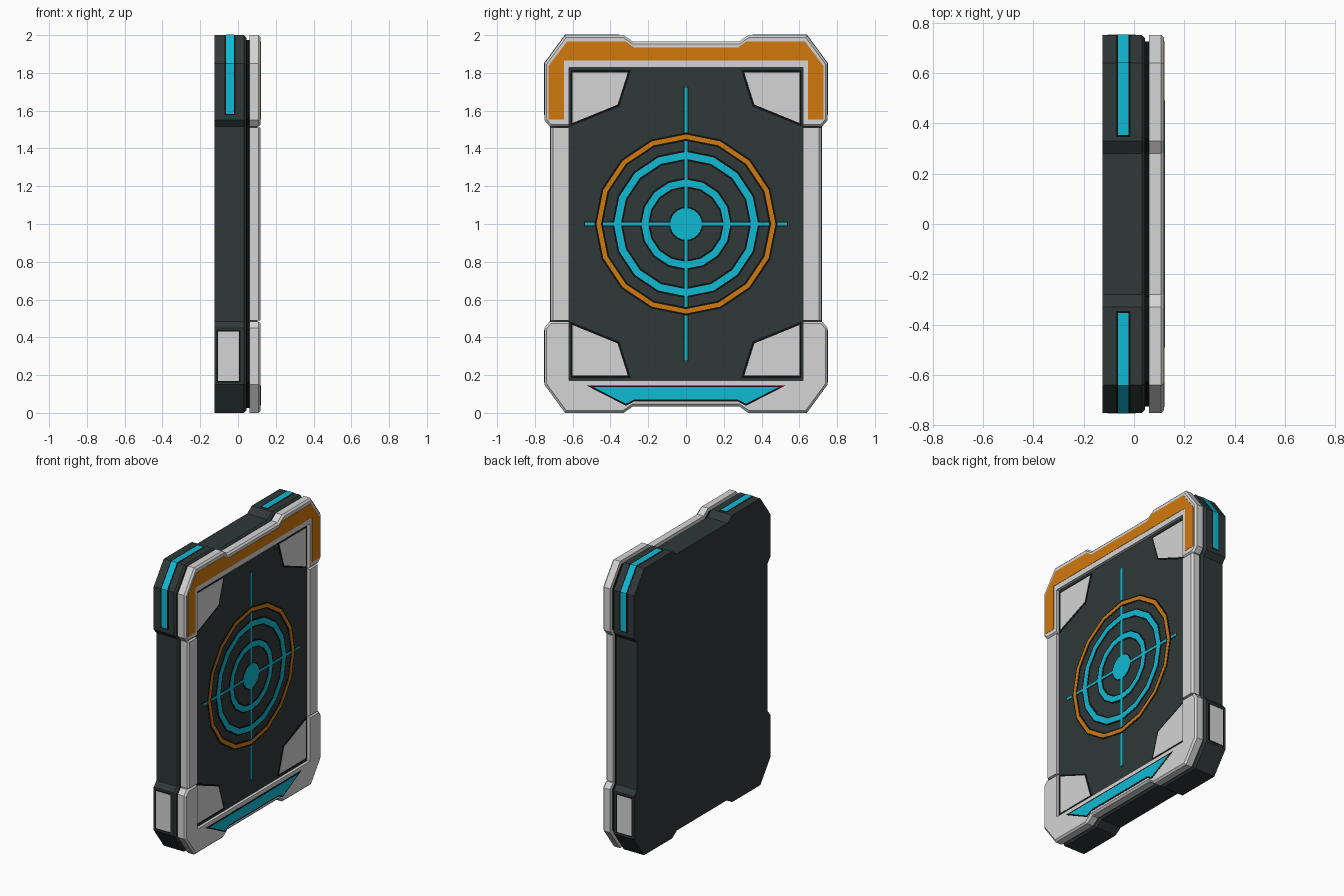
import bpy, bmesh, math
from mathutils import Vector

if "Cube" in bpy.data.objects:
    bpy.data.objects.remove(bpy.data.objects["Cube"], do_unlink=True)


def material(name, r, g, b):
    m = bpy.data.materials.new(name)
    m.use_nodes = True
    m.diffuse_color = (r, g, b, 1)
    m.node_tree.nodes["Principled BSDF"].inputs["Base Color"].default_value = (r, g, b, 1)
    return m


DARK = material("dark slate", 0.029, 0.041, 0.04)
BLACK = material("black", 0.004, 0.005, 0.005)
LIGHT = material("light grey", 0.66, 0.66, 0.66)
ORANGE = material("orange", 0.64, 0.195, 0.004)
CYAN = material("cyan", 0.005, 0.49, 0.66)


def finish(bm, name, mat):
    bmesh.ops.recalc_face_normals(bm, faces=bm.faces)
    mesh = bpy.data.meshes.new(name)
    bm.to_mesh(mesh)
    bm.free()
    mesh.materials.append(mat)
    ob = bpy.data.objects.new(name, mesh)
    bpy.context.collection.objects.link(ob)
    return ob


def prism(name, pts, x0, x1, mat, bevel=0, keep=None):
    """Extrude a (y, z) outline along x; optionally chamfer its front rim."""
    bm = bmesh.new()
    base = bm.faces.new([bm.verts.new((x0, y, z)) for y, z in pts])
    ext = bmesh.ops.extrude_face_region(bm, geom=[base], use_keep_orig=True)
    top = [v for v in ext["geom"] if isinstance(v, bmesh.types.BMVert)]
    for v in top:
        v.co.x = x1
    if bevel:
        rim = [e for e in bm.edges if all(v in top for v in e.verts)]
        if keep:
            rim = [e for e in rim if keep((e.verts[0].co + e.verts[1].co) / 2)]
        bmesh.ops.bevel(bm, geom=rim, offset=bevel, segments=1, affect='EDGES')
    return finish(bm, name, mat)


def offset(pts, d):
    """Grow (d > 0) or shrink a closed outline."""
    p = [Vector(q) for q in pts]
    n = len(p)
    area = sum(p[i - 1].cross(p[i]) for i in range(n))
    s = 1 if area > 0 else -1
    out = []
    for i in range(n):
        a = (p[i] - p[i - 1]).normalized()
        b = (p[(i + 1) % n] - p[i]).normalized()
        na, nb = Vector((a.y, -a.x)) * s, Vector((b.y, -b.x)) * s
        out.append(p[i] + (na + nb) * d / (1 + na.dot(nb)))
    return out


def flip(pts, sy, sz):
    return [(y * sy, 1 + (z - 1) * sz) for y, z in pts]


def both(half):
    """Complete an outline drawn for +y with its mirror image."""
    return half + [(-y, z) for y, z in reversed(half)]


def rect(y0, y1, z0, z1):
    return [(y0, z0), (y1, z0), (y1, z1), (y0, z1)]


def inlay(name, pts, x, mat, rim=0.012):
    """Coloured plate with a black surround, laid on a face at x."""
    prism(name + "_surround", offset(pts, rim), x - 0.004, x + 0.0015, BLACK)
    prism(name, pts, x - 0.004, x + 0.003, mat)


def ring(name, r0, r1, x0, x1, mat, n=16):
    """Flat polygonal ring around the target centre."""
    bm = bmesh.new()
    loops = []
    for r, x in ((r0, x0), (r1, x0), (r1, x1), (r0, x1)):
        loops.append([bm.verts.new((x, r * math.cos(i * math.tau / n), 1 + r * math.sin(i * math.tau / n)))
                      for i in range(n)])
    for k in range(4):
        a, b = loops[k], loops[(k + 1) % 4]
        for i in range(n):
            j = (i + 1) % n
            bm.faces.new((a[i], a[j], b[j], b[i]))
    finish(bm, name, mat)


# Body and the black core that separates it from the frame
upper = [(0.28, 1.965), (0.33, 2.0), (0.64, 2.0), (0.75, 1.85), (0.75, 1.55), (0.72, 1.515)]
lower = [(y, 2 - z) for y, z in reversed(upper)]
outline = both(upper + lower)
prism("body", outline, -0.125, 0.044, DARK, 0.012)
prism("core", offset(outline, -0.025), 0.04, 0.064, BLACK)

# Front frame: two end caps and two side bars
outer = lambda c: abs(c.y) > 0.64 or abs(c.z - 1) > 0.85
cap = both(upper + [(0.62, 1.515), (0.62, 1.828)])
for name, sz in (("top_frame", 1), ("bottom_frame", -1)):
    prism(name, flip(cap, 1, sz), 0.06, 0.12, LIGHT, 0.012, outer)
for name, s in (("left_frame", 1), ("right_frame", -1)):
    prism(name, flip(rect(0.62, 0.717, 0.49, 1.51), s, 1), 0.06, 0.12, LIGHT, 0.012,
          lambda c: abs(c.y) > 0.7)

# Recessed display panel
PANEL = 0.1
prism("panel", rect(-0.62, 0.62, 0.172, 1.828), 0.05, PANEL, DARK)

# Orange band and cyan lower light on the frame
band = both([(0.275, 1.934), (0.318, 1.966), (0.63, 1.966), (0.727, 1.838),
             (0.727, 1.553), (0.645, 1.553), (0.645, 1.865)])
prism("orange_band", band, 0.115, 0.122, ORANGE)
light = both([(0.275, 0.07), (0.318, 0.048), (0.49, 0.136)])
inlay("lower_light", light, 0.12, CYAN, 0.009)

# Corner plates on the panel
plate = [(0.6, 1.803), (0.308, 1.803), (0.362, 1.632), (0.6, 1.535)]
for v, sz in (("top", 1), ("bottom", -1)):
    for h, sy in (("left", 1), ("right", -1)):
        inlay(f"{v}_{h}_corner_plate", flip(plate, sy, sz), PANEL, LIGHT)

# Target rings, each over a wider black surround
for name, r0, r1, mat in (("inner_ring", 0.2, 0.236, CYAN), ("middle_ring", 0.345, 0.382, CYAN),
                          ("outer_ring", 0.45, 0.474, ORANGE)):
    ring(name + "_surround", r0 - 0.01, r1 + 0.01, PANEL - 0.004, PANEL + 0.0015, BLACK)
    ring(name, r0, r1, PANEL - 0.004, PANEL + 0.003, mat)
dot = [(0.084 * math.cos(i * math.tau / 24), 1 + 0.084 * math.sin(i * math.tau / 24)) for i in range(24)]
inlay("target_dot", dot, PANEL, CYAN, 0.008)

# Crosshair: arms inside the outer ring, shorter arms outside it
w = 0.008
for s in (1, -1):
    side = "left" if s > 0 else "right"
    level = "upper" if s > 0 else "lower"
    for part, a, b, c in (("inner", 0.05, 0.44, 0.44), ("outer", 0.485, 0.535, 0.722)):
        inlay(f"{side}_{part}_crosshair", flip(rect(a, b, 1 - w, 1 + w), s, 1), PANEL, CYAN, 0.004)
        inlay(f"{level}_{part}_crosshair", flip(rect(-w, w, 1 + a, 1 + c), 1, s), PANEL, CYAN, 0.004)


# Light strips wrapping the upper corners, and pale side plates
def wrap(end):
    return [(0.75, 1.585 - end), (0.75, 1.85), (0.64, 2.0), (0.355 - end, 2.0),
            (0.355 - end, 1.98), (0.63, 1.98), (0.73, 1.843), (0.73, 1.585 - end)]


for side, s in (("left", 1), ("right", -1)):
    prism(side + "_light_strip_surround", offset(flip(wrap(0.008), s, 1), 0.001), -0.072, -0.013, BLACK)
    prism(side + "_light_strip", offset(flip(wrap(0), s, 1), 0.002), -0.064, -0.021, CYAN)
    prism(side + "_side_plate_surround", flip(rect(0.745, 0.751, 0.162, 0.438), s, 1), -0.113, 0.013, BLACK)
    prism(side + "_side_plate", flip(rect(0.745, 0.752, 0.17, 0.43), s, 1), -0.105, 0.005, LIGHT)
